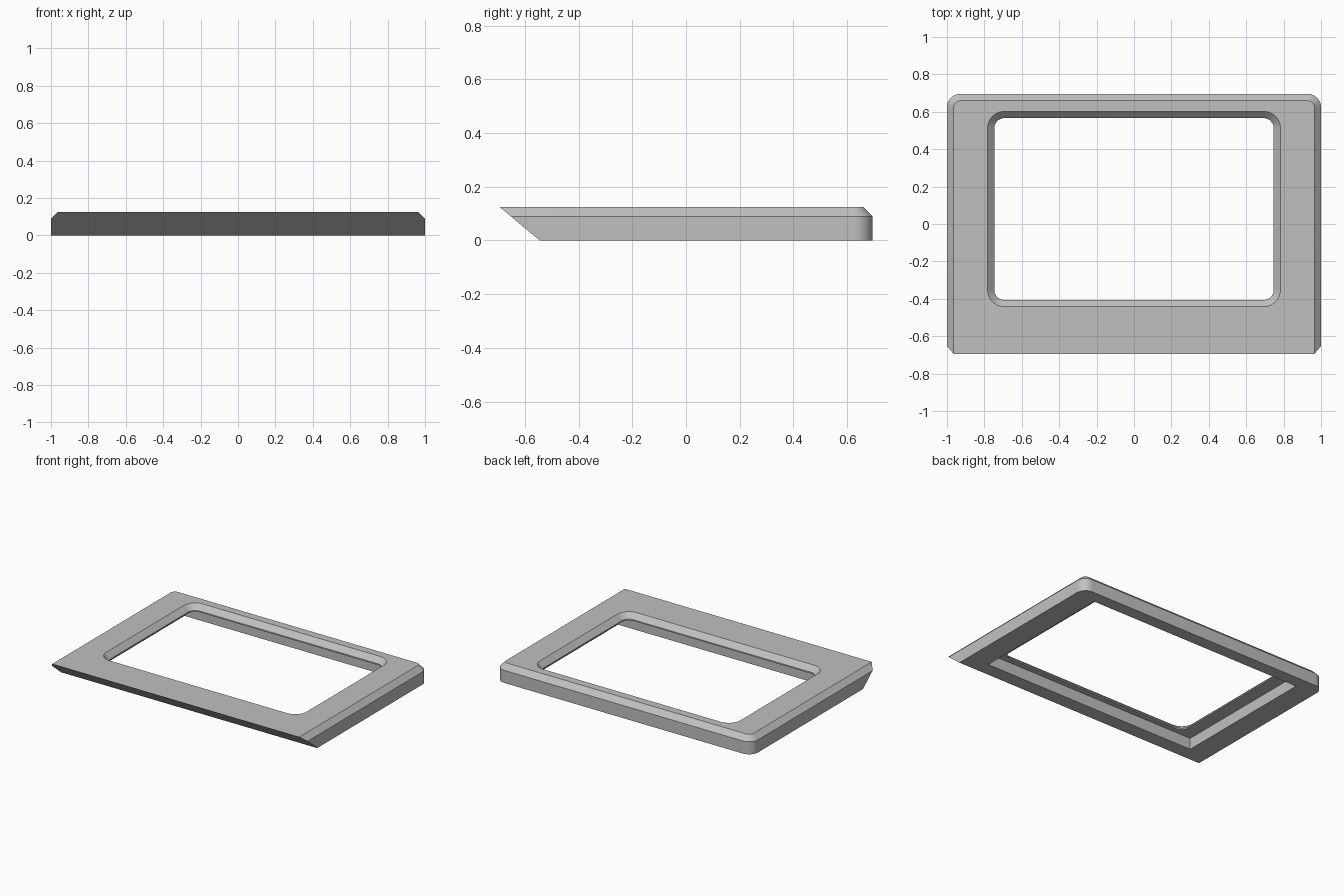
import bpy, bmesh, math

cube = bpy.data.objects.get("Cube")
if cube:
    bpy.data.objects.remove(cube, do_unlink=True)

HEIGHT, CHAMFER = 0.125, 0.036
BACK, FRONT_TOP, FRONT_BOTTOM = 0.695, -0.695, -0.545
LEDGE = 0.08          # height of the recess under the opening
STEPS = 10            # segments per rounded corner

mat = bpy.data.materials.new("plain_grey")
mat.use_nodes = True
colour = (0.53, 0.53, 0.53, 1)
mat.diffuse_color = colour
mat.node_tree.nodes["Principled BSDF"].inputs["Base Color"].default_value = colour

bm = bmesh.new()


def ring(half_x, y0, y1, z, r_front, r_back):
    """Closed loop of vertices: a rectangle with optionally rounded corners."""
    verts = []
    corners = [(1, 1, r_back), (-1, 1, r_back), (-1, -1, r_front), (1, -1, r_front)]
    for i, (sx, sy, r) in enumerate(corners):
        cx = sx * (half_x - r)
        cy = y1 - r if sy > 0 else y0 + r
        for k in range(STEPS + 1 if r else 1):
            a = math.pi / 2 * (i + k / STEPS)
            verts.append(bm.verts.new((cx + r * math.cos(a), cy + r * math.sin(a), z)))
    edges = [bm.edges.new((v, verts[(j + 1) % len(verts)])) for j, v in enumerate(verts)]
    return verts, edges


def wall(lower, upper):
    a, b = lower[0], upper[0]
    for j in range(len(a)):
        k = (j + 1) % len(a)
        bm.faces.new((a[j], a[k], b[k], b[j]))


def flat(outer, inner):
    bmesh.ops.triangle_fill(bm, edges=outer[1] + inner[1], use_beauty=True)


def outer_ring(z, inset):
    # the front edge follows the undercut slope
    front = FRONT_BOTTOM + (FRONT_TOP - FRONT_BOTTOM) * z / HEIGHT
    return ring(1 - inset, front, BACK - inset, z, 0, 0.07 - inset)


# Outer shell: upright sides, chamfered top, sloping front
base = outer_ring(0, 0)
shoulder = outer_ring(HEIGHT - CHAMFER, 0)
top = outer_ring(HEIGHT, CHAMFER)
wall(base, shoulder)
wall(shoulder, top)

# Opening with bevelled rim
rim = ring(0.783, -0.442, 0.602, HEIGHT, 0.09, 0.09)
throat = ring(0.747, -0.406, 0.566, HEIGHT - CHAMFER, 0.054, 0.054)
lip = ring(0.747, -0.406, 0.566, LEDGE, 0.054, 0.054)
wall(throat, rim)
wall(lip, throat)

# Square-cornered recess underneath
recess_top = ring(0.842, -0.445, 0.607, LEDGE, 0, 0)
recess_base = ring(0.842, -0.445, 0.607, 0, 0, 0)
wall(recess_base, recess_top)

# Flat areas between the loops
flat(top, rim)
flat(recess_top, lip)
flat(base, recess_base)
bmesh.ops.recalc_face_normals(bm, faces=bm.faces[:])

mesh = bpy.data.meshes.new("bezel_frame")
bm.to_mesh(mesh)
bm.free()
mesh.materials.append(mat)
frame = bpy.data.objects.new("bezel_frame", mesh)
bpy.context.collection.objects.link(frame)

bpy.ops.object.select_all(action='DESELECT')
frame.select_set(True)
bpy.context.view_layer.objects.active = frame
bpy.ops.object.shade_smooth_by_angle(angle=math.radians(30))
